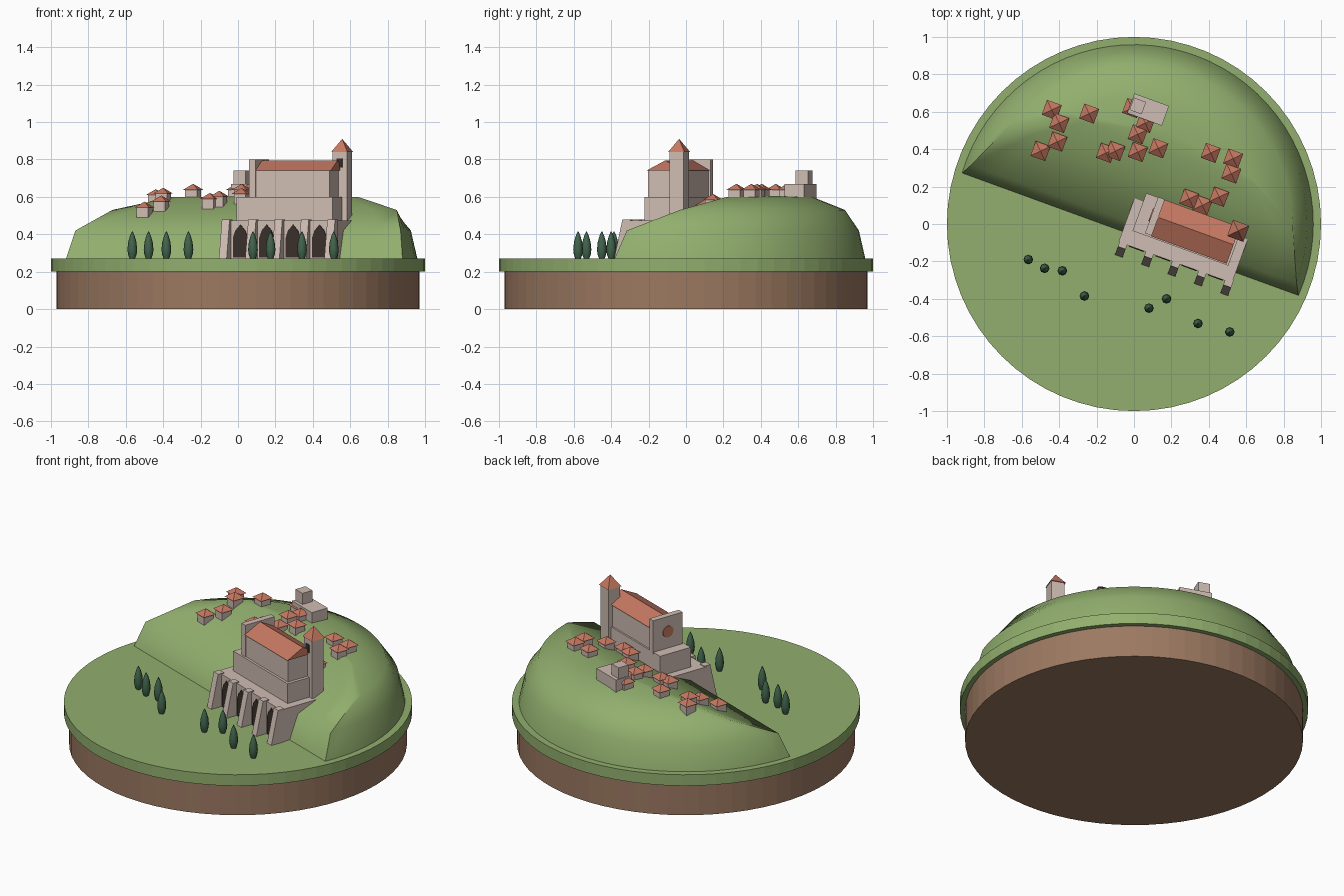
import bpy, bmesh, math
from mathutils import Matrix, Vector

cube = bpy.data.objects.get("Cube")
if cube:
    bpy.data.objects.remove(cube)

TURN = Matrix.Rotation(math.radians(-20), 4, 'Z')   # hill and buildings share this heading


def colour(name, r, g, b):
    lin = [((c / 255 + 0.055) / 1.055) ** 2.4 for c in (r, g, b)] + [1]
    m = bpy.data.materials.new(name)
    m.use_nodes = True
    m.diffuse_color = lin
    m.node_tree.nodes["Principled BSDF"].inputs["Base Color"].default_value = lin
    return m


grass = colour("grass", 146, 175, 110)
earth = colour("earth", 156, 121, 97)
stone = colour("stone", 207, 189, 179)
tile = colour("roof_tile", 198, 120, 97)
foliage = colour("foliage", 66, 100, 76)
dark = colour("dark_opening", 58, 48, 43)


def finish(name, bm, mat, matrix=TURN, smooth=None):
    bmesh.ops.recalc_face_normals(bm, faces=bm.faces)
    bm.transform(matrix)
    me = bpy.data.meshes.new(name)
    bm.to_mesh(me)
    bm.free()
    me.materials.append(mat)
    ob = bpy.data.objects.new(name, me)
    bpy.context.collection.objects.link(ob)
    if smooth:
        bpy.ops.object.select_all(action='DESELECT')
        ob.select_set(True)
        bpy.context.view_layer.objects.active = ob
        bpy.ops.object.shade_smooth_by_angle(angle=math.radians(smooth))
    return ob


def prism(name, mat, points, depth):
    """Extrude a 3D polygon along the depth vector."""
    bm = bmesh.new()
    face = bm.faces.new([bm.verts.new(p) for p in points])
    new = bmesh.ops.extrude_face_region(bm, geom=[face])["geom"]
    bmesh.ops.translate(bm, vec=depth, verts=[g for g in new if isinstance(g, bmesh.types.BMVert)])
    return finish(name, bm, mat)


def box(name, mat, u0, u1, v0, v1, z0, z1):
    base = [(u0, v0, z0), (u1, v0, z0), (u1, v1, z0), (u0, v1, z0)]
    return prism(name, mat, base, (0, 0, z1 - z0))


def lathe(name, mat, profile, sides, matrix, smooth=None):
    """Closed solid of revolution from (radius, z) pairs."""
    bm = bmesh.new()
    rings = [[bm.verts.new((r * math.cos(a), r * math.sin(a), z))
              for a in (math.tau * i / sides for i in range(sides))] for r, z in profile]
    for lo, hi in zip(rings, rings[1:]):
        for i in range(sides):
            j = (i + 1) % sides
            bm.faces.new((lo[i], lo[j], hi[j], hi[i]))
    bm.faces.new(rings[0])
    bm.faces.new(rings[-1])
    return finish(name, bm, mat, matrix, smooth)


def pyramid(name, u, v, half, z0, z1):
    bm = bmesh.new()
    bmesh.ops.create_cone(bm, cap_ends=True, segments=4, radius1=half * math.sqrt(2), radius2=0,
                          depth=z1 - z0, matrix=Matrix.Translation((u, v, (z0 + z1) / 2))
                          @ Matrix.Rotation(math.pi / 4, 4, 'Z'))
    return finish(name, bm, tile)


# Round base
lathe("earth_base", earth, [(0.97, 0), (0.97, 0.2)], 64, Matrix())
lathe("grass_disc", grass, [(1, 0.2), (1, 0.27)], 64, Matrix())

# Half-dome hill: D-shaped rings of (radius, front limit, height)
HILL = [(0.96, -0.06, 0.265), (0.925, 0.0, 0.42), (0.85, 0.26, 0.53), (0.68, 0.42, 0.598)]


def d_ring(r, v, arc=40, chord=12):
    a = math.asin(v / r)
    pts = [(r * math.cos(t), r * math.sin(t))
           for t in (a + (math.pi - 2 * a) * i / arc for i in range(arc + 1))]
    w = r * math.cos(a)
    return pts + [(-w + 2 * w * i / chord, v) for i in range(1, chord)]


bm = bmesh.new()
rings = [[bm.verts.new((x, y, z)) for x, y in d_ring(r, v)] for r, v, z in HILL]
count = len(rings[0])
for lo, hi in zip(rings, rings[1:]):
    for i in range(count):
        j = (i + 1) % count
        bm.faces.new((lo[i], lo[j], hi[j], hi[i]))
top = bm.verts.new((0, 0.52, 0.605))
for i in range(count):
    bm.faces.new((rings[-1][i], rings[-1][(i + 1) % count], top))
bm.faces.new(rings[0])
finish("hill", bm, grass, smooth=60)


def ground(u, v):
    """Hill height at a local point."""
    def climb(d, key):
        for p, q in zip(HILL, HILL[1:]):
            a, b = key(p), key(q)
            if d < b:
                return p[2] + (q[2] - p[2]) * max(0, (d - a) / (b - a))
        return HILL[-1][2]
    return min(climb(v, lambda p: p[1]), climb(-math.hypot(u, v), lambda p: -p[0]))


# Church terrace with leaning buttresses and pointed arches
box("terrace", stone, -0.045, 0.6, -0.118, 0.14, 0.265, 0.475)
for i in range(5):
    u = -0.018 + 0.15 * i
    prism("buttress", stone, [(u - 0.022, v, z) for v, z in
          ((-0.1, 0.265), (-0.19, 0.265), (-0.142, 0.48), (-0.1, 0.48))], (0.044, 0, 0))
for i in range(4):
    u = 0.057 + 0.15 * i
    outline = [(-0.042, 0.275), (0.042, 0.275), (0.042, 0.38), (0.028, 0.42),
               (0, 0.452), (-0.028, 0.42), (-0.042, 0.38)]
    prism("arch_opening", dark, [(u + x, -0.123, z) for x, z in outline], (0, 0.008, 0))

# Church body
box("aisle", stone, 0.005, 0.55, -0.037, 0.178, 0.4, 0.6)
box("nave", stone, 0.1, 0.53, -0.022, 0.168, 0.59, 0.742)
prism("nave_roof", tile, [(0.108, -0.03, 0.74), (0.108, 0.178, 0.74), (0.108, 0.078, 0.795)],
      (0.43, 0, 0))
box("facade", stone, 0.072, 0.11, -0.026, 0.18, 0.59, 0.8)
lathe("rose_window", tile, [(0.036, 0), (0.036, 0.006)], 16,
      TURN @ Matrix.Translation((0.067, 0.077, 0.705)) @ Matrix.Rotation(math.pi / 2, 4, 'Y'))

# Bell tower
box("bell_tower", stone, 0.495, 0.577, 0.115, 0.197, 0.3, 0.84)
pyramid("bell_tower_roof", 0.536, 0.156, 0.046, 0.84, 0.91)
box("belfry_window", dark, 0.52, 0.552, 0.11, 0.116, 0.757, 0.806)

# Hilltop keep
box("keep", stone, -0.237, -0.04, 0.545, 0.657, 0.57, 0.67)
box("keep_tower", stone, -0.232, -0.162, 0.565, 0.635, 0.66, 0.74)

# Village houses
HOUSES = [(-.44, .61), (-.40, .54), (-.41, .44), (-.50, .39), (-.24, .59), (-.01, .62),
          (.02, .48), (-.15, .38), (-.10, .39), (.02, .385), (.13, .405), (.06, .54),
          (.41, .38), (.53, .35), (.52, .27), (.295, .135), (.455, .145), (.365, .10)]
for x, y in HOUSES:
    u, v, _ = TURN.inverted() @ Vector((x, y, 0))
    z = ground(u, v)
    box("house", stone, u - 0.033, u + 0.033, v - 0.033, v + 0.033, z - 0.03, z + 0.04)
    pyramid("house_roof", u, v, 0.042, z + 0.04, z + 0.072)

# Cypress trees
TREES = [(-.565, -.19), (-.478, -.237), (-.383, -.25), (-.265, -.385),
         (.08, -.45), (.174, -.4), (.342, -.532), (.512, -.577)]
for x, y in TREES:
    lathe("cypress", foliage, [(.014, 0), (.023, .025), (.026, .05), (.022, .09), (.012, .125),
          (.002, .147)], 8, Matrix.Translation((x, y, 0.268)), smooth=60)
